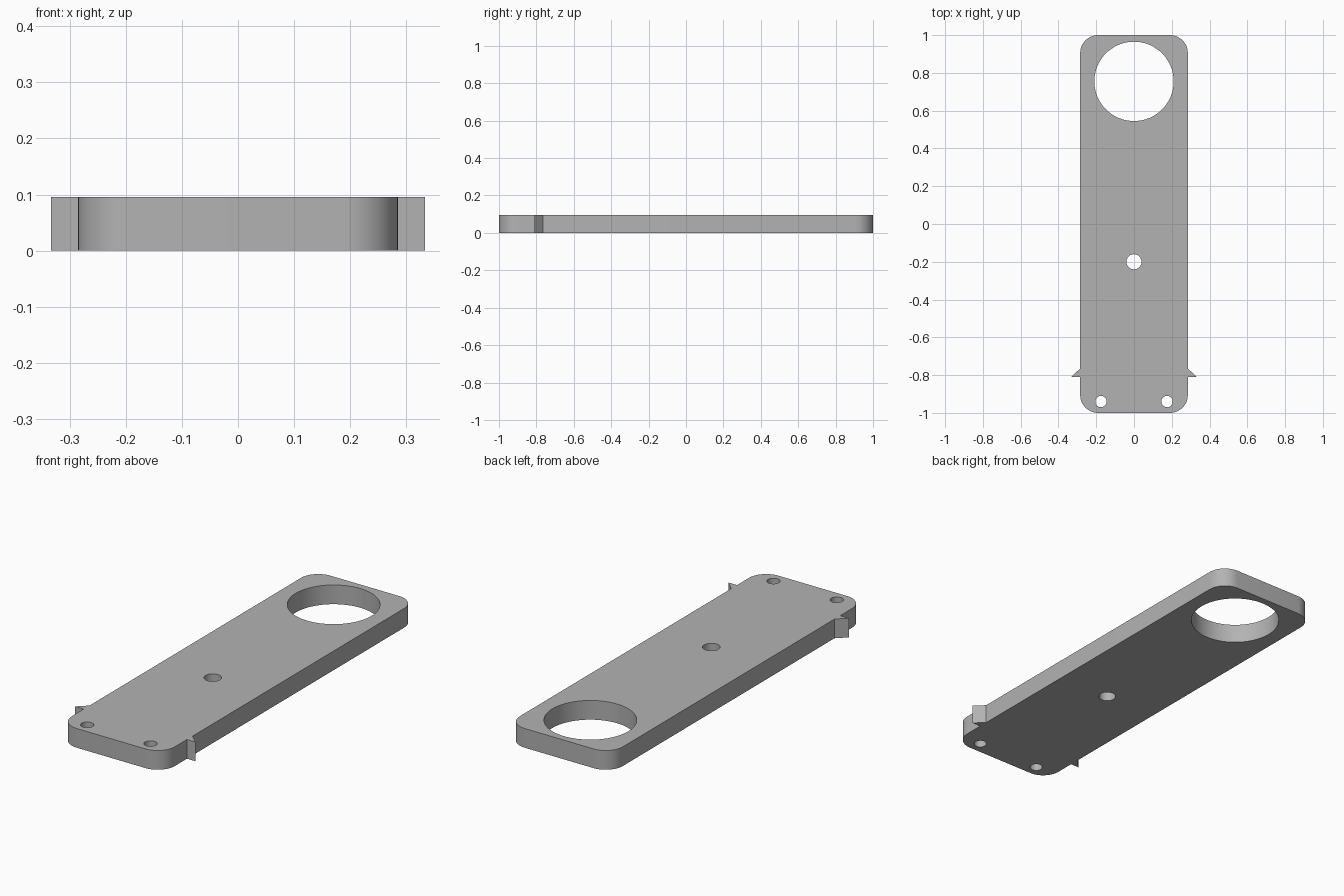
import bpy, bmesh
from math import sin, cos, pi

if "Cube" in bpy.data.objects:
    bpy.data.objects.remove(bpy.data.objects["Cube"], do_unlink=True)

HALF_W, HALF_L, THICK, CORNER = 0.285, 1.0, 0.096, 0.095

grey = bpy.data.materials.new("plain grey")
grey.use_nodes = True
colour = (0.45, 0.45, 0.45, 1)
grey.diffuse_color = colour
grey.node_tree.nodes["Principled BSDF"].inputs["Base Color"].default_value = colour


def prism(name, outline, z0=0.0, z1=THICK):
    """Extrude a flat outline from z0 up to z1."""
    bm = bmesh.new()
    face = bm.faces.new([bm.verts.new((x, y, z0)) for x, y in outline])
    top = bmesh.ops.extrude_face_region(bm, geom=[face])["geom"]
    verts = [v for v in top if isinstance(v, bmesh.types.BMVert)]
    bmesh.ops.translate(bm, verts=verts, vec=(0, 0, z1 - z0))
    bmesh.ops.recalc_face_normals(bm, faces=bm.faces)
    mesh = bpy.data.meshes.new(name)
    bm.to_mesh(mesh)
    bm.free()
    mesh.materials.append(grey)
    obj = bpy.data.objects.new(name, mesh)
    bpy.context.collection.objects.link(obj)
    return obj


def arc(cx, cy, r, start, sweep, steps):
    return [(cx + r * cos(start + sweep * i / steps),
             cy + r * sin(start + sweep * i / steps)) for i in range(steps + 1)]


# Plate with rounded corners
outline = []
for i, (sx, sy) in enumerate([(1, 1), (-1, 1), (-1, -1), (1, -1)]):
    outline += arc(sx * (HALF_W - CORNER), sy * (HALF_L - CORNER),
                   CORNER, i * pi / 2, pi / 2, 12)
plate = prism("plate", outline)

# Round through holes: large ring, pivot hole, two end holes
holes = [(0, 0.755, 0.21, 80), (0, -0.2, 0.04, 40),
         (-0.175, -0.94, 0.03, 32), (0.175, -0.94, 0.03, 32)]
for x, y, r, sides in holes:
    cutter = prism("hole_cutter", arc(x, y, r, 0, 2 * pi, sides)[:-1], -0.1, THICK + 0.1)
    cutter.hide_render = True
    mod = plate.modifiers.new("hole", 'BOOLEAN')
    mod.operation, mod.solver, mod.object = 'DIFFERENCE', 'EXACT', cutter
    bpy.context.view_layer.objects.active = plate
    bpy.ops.object.modifier_apply(modifier=mod.name)
    bpy.data.objects.remove(cutter, do_unlink=True)

bpy.ops.object.select_all(action='DESELECT')
plate.select_set(True)
bpy.context.view_layer.objects.active = plate
bpy.ops.object.shade_smooth_by_angle()

# Small triangular barbs on both sides
for side, sx in (("left", 1), ("right", -1)):
    prism(side + "_barb", [(sx * HALF_W, -0.81), (sx * 0.333, -0.81), (sx * HALF_W, -0.765)])
